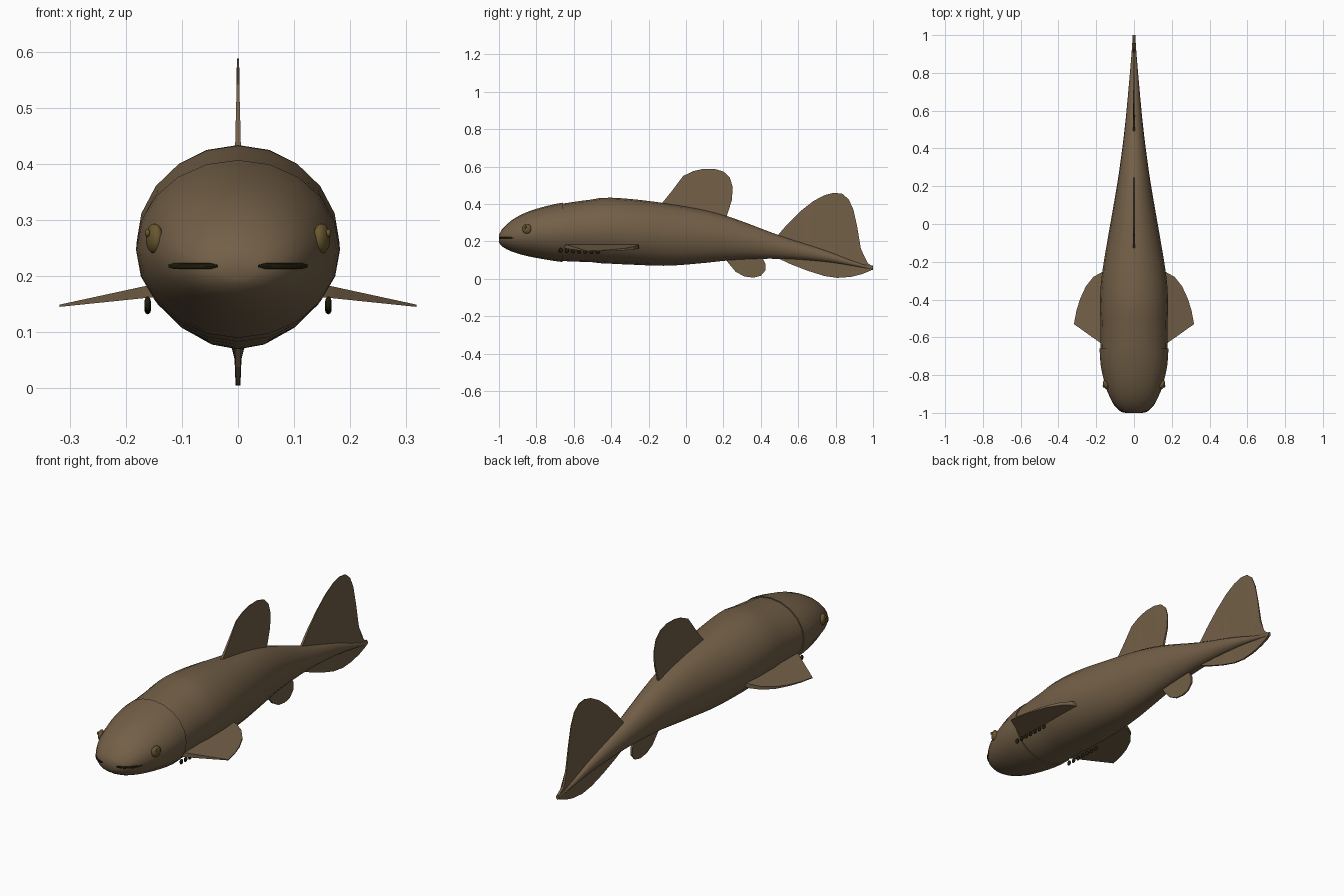
import bpy, bmesh, math
from mathutils import Vector, Matrix

cube = bpy.data.objects.get("Cube")
if cube:
    bpy.data.objects.remove(cube, do_unlink=True)


def material(name, rgb):
    m = bpy.data.materials.new(name)
    m.use_nodes = True
    m.diffuse_color = (*rgb, 1)
    m.node_tree.nodes["Principled BSDF"].inputs["Base Color"].default_value = (*rgb, 1)
    return m


SKIN = material("brown skin", (.17, .115, .063))
EYE = material("olive eye", (.14, .095, .028))
DARK = material("dark olive", (.014, .012, .004))


def finish(bm, name, mat, smooth=True):
    bmesh.ops.recalc_face_normals(bm, faces=bm.faces)
    mesh = bpy.data.meshes.new(name)
    bm.to_mesh(mesh)
    bm.free()
    mesh.materials.append(mat)
    ob = bpy.data.objects.new(name, mesh)
    bpy.context.collection.objects.link(ob)
    if smooth:
        bpy.ops.object.select_all(action='DESELECT')
        ob.select_set(True)
        bpy.context.view_layer.objects.active = ob
        bpy.ops.object.shade_smooth_by_angle(angle=math.radians(40))
    return ob


# Body stations: y, top z, bottom z, half width
STATIONS = [
    (-1, .235, .195, .035), (-.985, .263, .174, .075), (-.93, .315, .145, .122),
    (-.85, .357, .122, .153), (-.75, .388, .103, .176), (-.66, .407, .09, .182),
    (-.45, .433, .083, .181), (-.3, .427, .076, .174), (-.1, .402, .07, .143),
    (.1, .367, .085, .108), (.25, .325, .1, .083), (.5, .232, .107, .05),
    (.75, .15, .09, .026), (.93, .082, .062, .011), (1, .07, .046, .007)]


def section(y):
    """Smoothly interpolated top, bottom and half width at y."""
    last = len(STATIONS) - 1
    i = next((k for k in range(last) if y <= STATIONS[k + 1][0]), last - 1)
    a, b = Vector(STATIONS[i]), Vector(STATIONS[i + 1])
    p, n = Vector(STATIONS[max(i - 1, 0)]), Vector(STATIONS[min(i + 2, last)])
    span = b[0] - a[0]
    t = (y - a[0]) / span
    ma = (b - p) * (span / (b[0] - p[0]))
    mb = (n - a) * (span / (n[0] - a[0]))
    h = t * t * (3 - 2 * t)
    v = a * (1 - h) + b * h + ma * (t * (1 - t) ** 2) - mb * (t * t * (1 - t))
    return v[1], v[2], v[3]


def loft(name, ys, shrink=0, sides=20):
    bm = bmesh.new()
    rings = []
    for y in ys:
        top, low, w = section(y)
        mid, h = (top + low) / 2, (top - low) / 2
        s = shrink if y < -.5 else 0
        angles = [math.tau * k / sides for k in range(sides)]
        rings.append([bm.verts.new(((w - s) * math.sin(a), y, mid + (h - s) * math.cos(a)))
                      for a in angles])
    for r, q in zip(rings, rings[1:]):
        for k in range(sides):
            n = (k + 1) % sides
            bm.faces.new((r[k], r[n], q[n], q[k]))
    bm.faces.new(rings[0])
    bm.faces.new(rings[-1])
    return finish(bm, name, SKIN)


# Head shell overlapping the trunk
loft("head", [-1, -.994, -.985, -.96] + [-.93 + .045 * k for k in range(7)])
loft("trunk", [-.68 + .056 * k for k in range(30)] + [.97, 1], shrink=.005)


def fin(name, outline, place, thick):
    """Thin tapered slab; place maps outline points to 3D, thick gives the offset."""
    bm = bmesh.new()
    sheets = [[bm.verts.new(place(p) + s * thick(p)) for p in outline] for s in (-1, 1)]
    for sheet in sheets:
        bm.faces.new(sheet)
    n = len(outline)
    for k in range(n):
        a, b = sheets
        bm.faces.new((a[k], a[(k + 1) % n], b[(k + 1) % n], b[k]))
    bmesh.ops.triangulate(bm, faces=[f for f in bm.faces if len(f.verts) > 4])
    return finish(bm, name, SKIN, smooth=False)


def upright(p):
    return Vector((0, p[0], p[1]))


def taper(p):
    # Thinner with distance from the body
    top, low, _ = section(p[0])
    away = max(p[1] - top, low - p[1], 0)
    return Vector((max(.006 - .025 * away, .002), 0, 0))


# Upright fins, outlined in y and z
fin("dorsal_fin", [(-.14, .39), (-.075, .47), (-.015, .55), (.04, .576), (.09, .587),
                   (.15, .588), (.2, .574), (.235, .54), (.25, .49), (.245, .42),
                   (.21, .31), (.1, .3), (0, .33)], upright, taper)
fin("anal_fin", [(.2, .12), (.23, .08), (.265, .038), (.31, .013), (.36, .006),
                 (.4, .016), (.425, .045), (.425, .08), (.4, .13)], upright, taper)
fin("tail_fin", [(.48, .22), (.54, .29), (.61, .36), (.68, .415), (.74, .447), (.79, .46),
                 (.835, .455), (.87, .425), (.895, .37), (.915, .28), (.935, .16),
                 (.955, .095), (.995, .068), (.99, .045), (.94, .025), (.88, .01),
                 (.81, .005), (.74, .015), (.65, .043), (.56, .078), (.48, .115)],
    upright, taper)


# Eyes, mouth slits, side fins and belly spots on both sides
def blob(name, mat, centre, size, turn=0):
    bm = bmesh.new()
    bmesh.ops.create_uvsphere(bm, u_segments=16, v_segments=10, radius=1)
    bm.transform(Matrix.Translation(centre) @ Matrix.Rotation(turn, 4, 'Z')
                 @ Matrix.Diagonal((*size, 1)))
    return finish(bm, name, mat)


def surface_y(x, z):
    """Front surface of the head at x and z."""
    y = -1
    while y < -.7:
        top, low, w = section(y)
        if (x / w) ** 2 + ((2 * z - top - low) / (top - low)) ** 2 < 1:
            break
        y += .002
    return y


for side, s in (("left", 1), ("right", -1)):
    fin(side + "_pectoral_fin",
        [(.13, -.66), (.17, -.635), (.318, -.53), (.305, -.46), (.285, -.395),
         (.255, -.33), (.215, -.28), (.17, -.255), (.13, -.25)],
        lambda p: Vector((s * p[0], p[1], .171 - .16 * (p[0] - .17))),
        lambda p: Vector((0, 0, max(.011 - .06 * (p[0] - .16), .002))))
    blob(side + "_eye", EYE, (s * .149, -.851, .267), (.014, .025, .027), -s * .35)
    blob(side + "_pupil", EYE, (s * .161, -.858, .277), (.005, .007, .007))

    # Mouth slit following the head
    bm = bmesh.new()
    rings = []
    for k in range(9):
        x = .036 + .011 * k
        y = surface_y(x, .218)
        r = .0055 if 0 < k < 8 else .0025
        rings.append([bm.verts.new((s * x, y + r * math.cos(a), .218 + r * math.sin(a)))
                      for a in [math.tau * j / 8 for j in range(8)]])
    for r, q in zip(rings, rings[1:]):
        for j in range(8):
            bm.faces.new((r[j], r[j - 1], q[j - 1], q[j]))
    bm.faces.new(rings[0])
    bm.faces.new(rings[-1])
    finish(bm, side + "_mouth_slit", DARK)

    for k in range(7):
        blob(f"{side}_gill_spot_{k + 1}", DARK,
             (s * .161, -.67 + .033 * k, .151 - .0015 * k), (.006, .011, .013 - .0005 * k))
